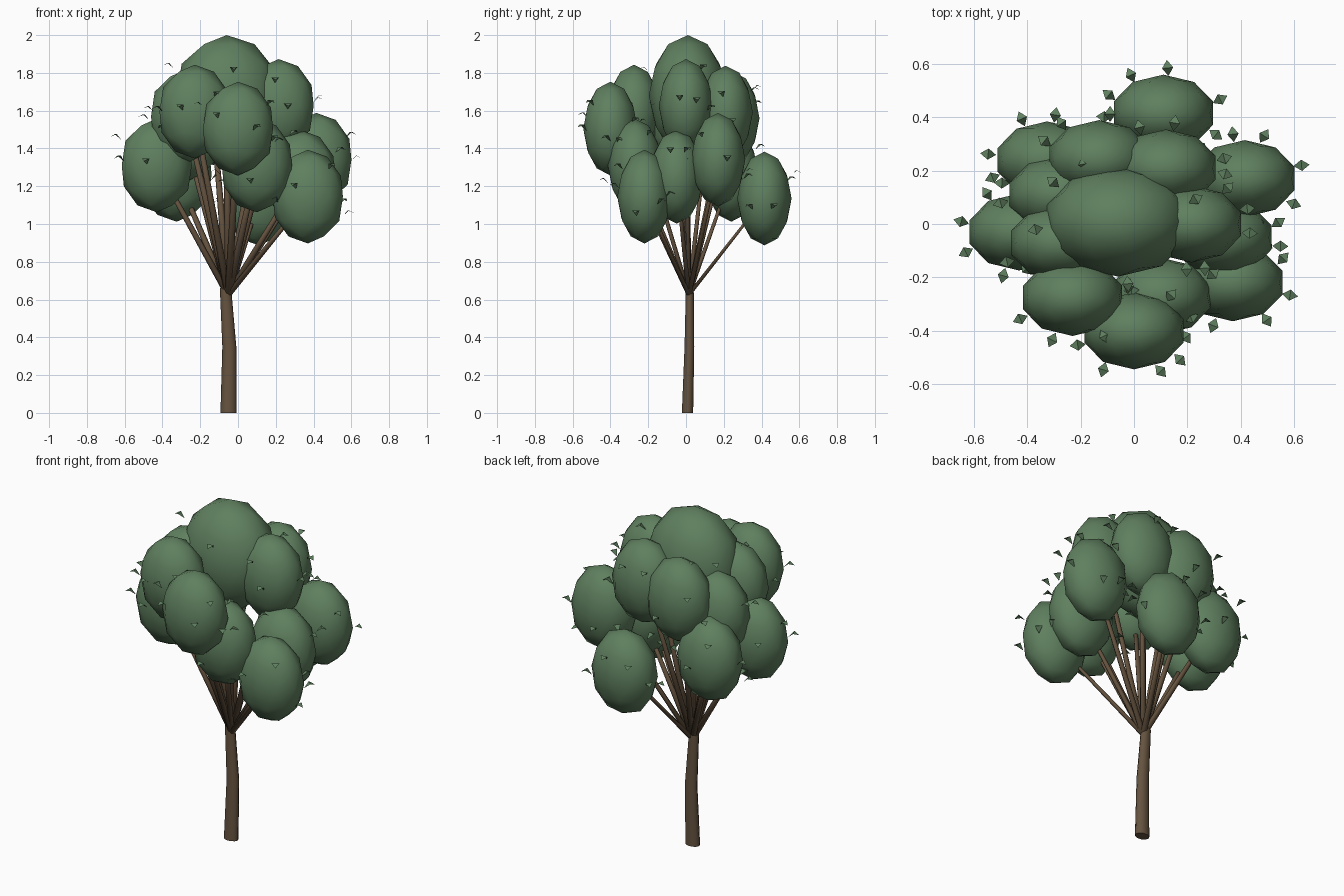
import bpy, bmesh, math, random
from mathutils import Vector, Matrix

if "Cube" in bpy.data.objects:
    bpy.data.objects.remove(bpy.data.objects["Cube"])

random.seed(7)


def material(name, color):
    m = bpy.data.materials.new(name)
    m.diffuse_color = (*color, 1)
    m.use_nodes = True
    m.node_tree.nodes["Principled BSDF"].inputs["Base Color"].default_value = m.diffuse_color
    return m


GREEN = material("leaf green", (0.115, 0.215, 0.115))
BROWN = material("bark brown", (0.13, 0.086, 0.05))


def make_object(name, bm, mat, smooth=True):
    me = bpy.data.meshes.new(name)
    bm.to_mesh(me)
    bm.free()
    for p in me.polygons:
        p.use_smooth = smooth
    me.materials.append(mat)
    ob = bpy.data.objects.new(name, me)
    bpy.context.collection.objects.link(ob)
    return ob


def tube(bm, points, radii, sides, squash=0.73):
    """Tapered tube of stacked flattened rings, capped at both ends."""
    rings = []
    for p, r in zip(points, radii):
        rings.append([bm.verts.new((p[0] + r * math.cos(2 * math.pi * i / sides),
                                    p[1] + squash * r * math.sin(2 * math.pi * i / sides),
                                    p[2])) for i in range(sides)])
    for a, b in zip(rings, rings[1:]):
        for i in range(sides):
            j = (i + 1) % sides
            bm.faces.new((a[i], a[j], b[j], b[i]))
    bm.faces.new(rings[0][::-1])
    bm.faces.new(rings[-1])


# Foliage clumps: centre x, y, z
CLUMPS = [
    (0.0, -0.40, 1.505), (-0.23, -0.275, 1.595), (0.37, -0.22, 1.145),
    (0.10, -0.27, 1.31), (0.33, -0.05, 1.25), (0.415, 0.17, 1.34),
    (0.215, 0.0, 1.625), (0.11, 0.415, 1.135), (0.12, 0.21, 1.59),
    (-0.13, 0.245, 1.56), (-0.325, 0.24, 1.26), (-0.43, -0.03, 1.31),
    (-0.28, 0.11, 1.47), (-0.275, -0.07, 1.57),
]
SIZE = (0.195, 0.144, 0.248)
clumps = [(Vector(c), SIZE) for c in CLUMPS]
clumps.append((Vector((-0.06, 0.01, 1.68)), (0.28, 0.207, 0.32)))  # crown top

for i, (c, s) in enumerate(clumps):
    bm = bmesh.new()
    bmesh.ops.create_icosphere(bm, subdivisions=2, radius=1)
    bmesh.ops.transform(bm, verts=bm.verts,
                        matrix=Matrix.Translation(c) @ Matrix.Diagonal((*s, 1)))
    make_object("foliage_clump_%02d" % (i + 1), bm, GREEN)

# Loose leaves: folded diamonds standing around each clump
bm = bmesh.new()
for c, s in clumps:
    for k in range(8):
        a = 2 * math.pi * (k + random.uniform(0.1, 0.9)) / 8
        z = random.uniform(-0.09, 0.19)
        root = c + Vector((s[0] * 1.04 * math.cos(a), s[1] * 1.04 * math.sin(a), z))
        turn = Matrix.Rotation(a + random.uniform(-0.3, 0.3), 3, 'Z')
        outline = [(-0.01, 0, -0.03), (0.02, -0.021, 0), (0.05, 0, -0.014), (0.02, 0.021, 0)]
        v = [bm.verts.new(root + turn @ Vector(p)) for p in outline]
        bm.faces.new((v[0], v[1], v[3]))
        bm.faces.new((v[1], v[2], v[3]))
make_object("loose_leaves", bm, GREEN, smooth=False)

# Trunk, slightly bent
bm = bmesh.new()
tube(bm, [(-0.05, 0.008, 0.0), (-0.046, 0.018, 0.35), (-0.066, 0.02, 0.66)],
     [0.043, 0.037, 0.03], 10)
trunk = make_object("trunk", bm, BROWN)
bpy.context.view_layer.objects.active = trunk
trunk.select_set(True)
bpy.ops.object.shade_smooth_by_angle(angle=math.radians(50))

# Branches fanning from the trunk top into every clump
bm = bmesh.new()
fork = Vector((-0.052, 0.015, 0.625))
for c, s in clumps:
    tube(bm, [fork, fork.lerp(c, 0.5), c], [0.02, 0.017, 0.013], 6)
make_object("branches", bm, BROWN)
